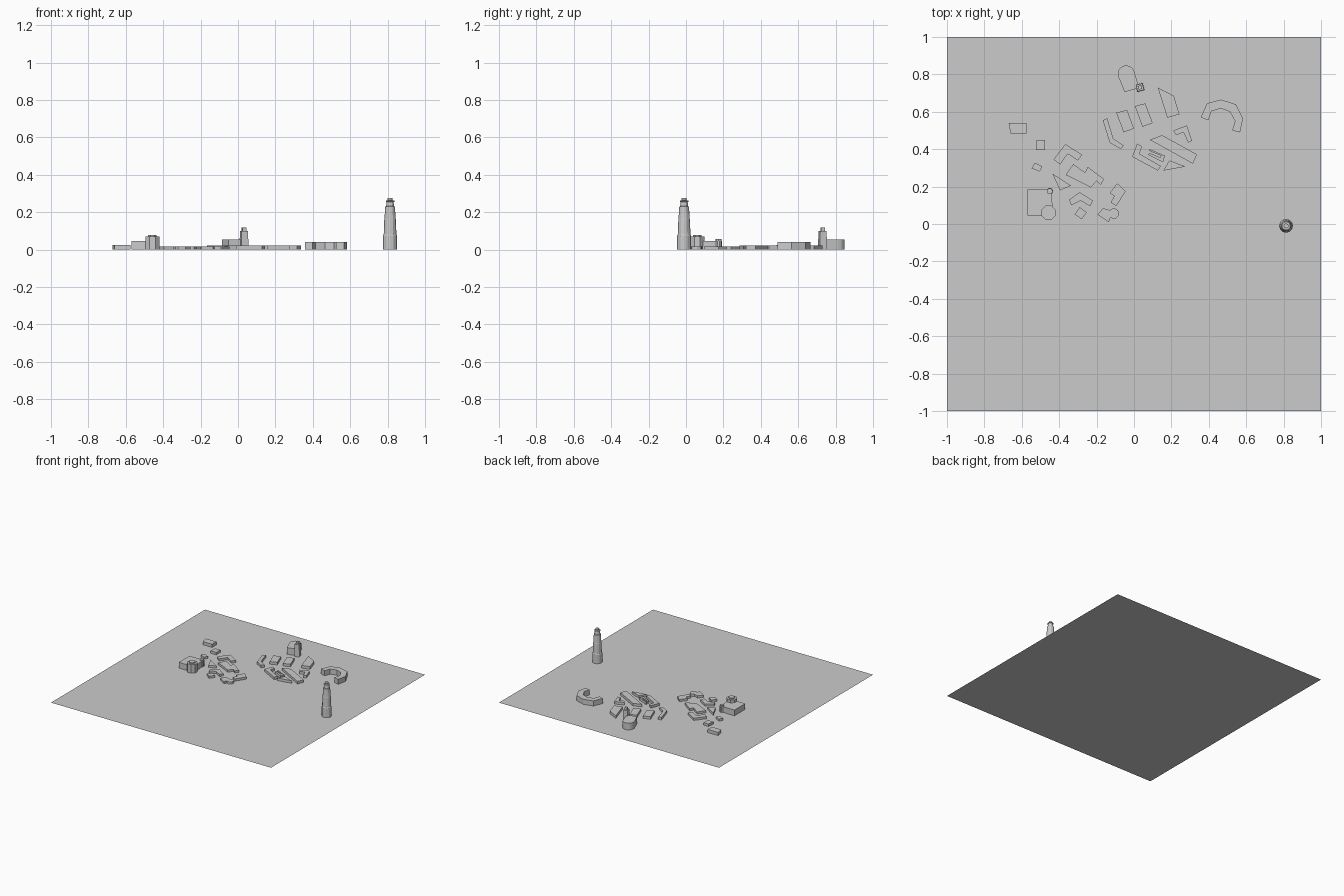
import bpy, bmesh, math


def block(name, pts, h):
    """Extrude a footprint from the ground up to height h."""
    bm = bmesh.new()
    f = bm.faces.new([bm.verts.new((x, y, 0)) for x, y in pts])
    f.normal_update()
    if f.normal.z > 0:
        f.normal_flip()
    top = bmesh.ops.extrude_face_region(bm, geom=[f], use_keep_orig=True)["geom"]
    for v in top:
        if isinstance(v, bmesh.types.BMVert):
            v.co.z = h
    bmesh.ops.recalc_face_normals(bm, faces=bm.faces)
    return finish(name, bm)


def finish(name, bm):
    me = bpy.data.meshes.new(name)
    bm.to_mesh(me)
    bm.free()
    ob = bpy.data.objects.new(name, me)
    bpy.context.collection.objects.link(ob)
    return ob


def arc(cx, cy, r, a0, a1, n):
    """Points along an arc, angles in degrees."""
    return [(cx + r * math.cos(math.radians(a0 + (a1 - a0) * i / n)),
             cy + r * math.sin(math.radians(a0 + (a1 - a0) * i / n))) for i in range(n + 1)]


def turret(name, x, y, profile, sides, turn=0.0):
    """Stack of rings from a (radius, height) profile, capped at both ends."""
    bm = bmesh.new()
    rings = []
    for r, z in profile:
        rings.append([bm.verts.new((x + r * math.cos(turn + 2 * math.pi * i / sides),
                                    y + r * math.sin(turn + 2 * math.pi * i / sides), z))
                      for i in range(sides)])
    for a, b in zip(rings, rings[1:]):
        for i in range(sides):
            j = (i + 1) % sides
            bm.faces.new((a[i], a[j], b[j], b[i]))
    bm.faces.new(rings[0][::-1])
    bm.faces.new(rings[-1])
    return finish(name, bm)


# Ground sheet
bpy.ops.mesh.primitive_plane_add(size=2)
bpy.context.object.name = "ground"

# Tall stepped tower
turret("tall_tower", 0.813, -0.01,
       [(0.037, 0), (0.037, 0.075), (0.034, 0.08), (0.031, 0.16), (0.030, 0.165),
        (0.026, 0.23), (0.021, 0.232), (0.019, 0.255), (0.023, 0.256), (0.023, 0.263),
        (0.013, 0.264), (0.013, 0.275)], 12)

# Round-ended hall with bell tower
block("hall", [(-0.05, 0.705), (0.028, 0.728)] + arc(-0.042, 0.803, 0.045, 15, 195, 8), 0.055)
turret("hall_tower", 0.032, 0.73, [(0.028, 0), (0.025, 0.1), (0.014, 0.1), (0.014, 0.118)],
       4, math.radians(60))

# Crescent block
block("crescent", [(0.357, 0.57), (0.39, 0.645), (0.465, 0.665), (0.545, 0.64), (0.583, 0.565),
                   (0.567, 0.49), (0.525, 0.5), (0.54, 0.55), (0.513, 0.6), (0.465, 0.618),
                   (0.415, 0.603), (0.397, 0.555)], 0.042)

# Fort with corner turrets
block("fort", [(-0.57, 0.045), (-0.46, 0.045), (-0.435, 0.09), (-0.44, 0.15)]
      + arc(-0.45, 0.175, 0.018, -60, 150, 6) + [(-0.57, 0.185)], 0.047)
turret("fort_turret", -0.458, 0.06, [(0.041, 0), (0.041, 0.07), (0.024, 0.07), (0.024, 0.078)],
       8, math.pi / 8)
turret("fort_corner", -0.45, 0.175, [(0.016, 0), (0.016, 0.056)], 8)

# Village of the right cluster
H = 0.021
block("slanted_block", [(0.127, 0.73), (0.213, 0.685), (0.243, 0.587), (0.178, 0.568)], 0.022)
block("left_house", [(-0.095, 0.595), (-0.037, 0.61), (0, 0.51), (-0.055, 0.49)], H)
block("middle_house", [(0.005, 0.63), (0.06, 0.645), (0.1, 0.54), (0.045, 0.52)], H)
block("bent_row", [(-0.167, 0.555), (-0.143, 0.565), (-0.11, 0.455), (-0.055, 0.42),
                   (-0.07, 0.4), (-0.13, 0.435)], H)
block("corner_row", [(0.21, 0.5), (0.283, 0.527), (0.31, 0.445), (0.29, 0.435),
                     (0.265, 0.49), (0.225, 0.475)], H)
block("long_row", [(0.085, 0.45), (0.15, 0.475), (0.337, 0.372), (0.315, 0.322)], H)
block("wedge_house", [(0.155, 0.285), (0.19, 0.34), (0.275, 0.307)], H)
block("front_row", [(0.017, 0.43), (0.042, 0.415), (0.03, 0.375), (0.143, 0.31),
                    (0.128, 0.285), (-0.01, 0.36)], H)
block("notched_house", [(0.085, 0.4), (0.165, 0.365), (0.155, 0.33), (0.075, 0.37),
                        (0.085, 0.38), (0.14, 0.355), (0.145, 0.365), (0.08, 0.392)], H)

# Village of the left cluster
L = 0.018
block("angle_row", [(-0.43, 0.345), (-0.367, 0.427), (-0.277, 0.37), (-0.3, 0.34),
                    (-0.355, 0.375), (-0.395, 0.318)], L)
block("stepped_row", [(-0.325, 0.32), (-0.262, 0.275), (-0.247, 0.305), (-0.16, 0.24),
                      (-0.178, 0.21), (-0.2, 0.23), (-0.23, 0.195), (-0.365, 0.262)], L)
block("triangle_house", [(-0.437, 0.27), (-0.337, 0.205), (-0.395, 0.18)], L)
block("chevron_row", [(-0.347, 0.13), (-0.29, 0.17), (-0.22, 0.125), (-0.235, 0.095),
                      (-0.285, 0.125), (-0.335, 0.1)], L)
block("diamond_house", [(-0.29, 0.09), (-0.253, 0.062), (-0.28, 0.025), (-0.317, 0.052)], L)
block("hook_row", [(-0.09, 0.218), (-0.045, 0.175), (-0.095, 0.095), (-0.125, 0.115),
                   (-0.105, 0.15), (-0.13, 0.165)], L)
block("round_end_house", [(-0.195, 0.05), (-0.165, 0.085)]
      + arc(-0.108, 0.056, 0.028, 140, -130, 8) + [(-0.135, 0.01)], L)

# Outlying sheds
block("small_shed", [(-0.53, 0.328), (-0.49, 0.308), (-0.505, 0.28), (-0.547, 0.298)], L)
block("square_shed", [(-0.52, 0.45), (-0.475, 0.45), (-0.475, 0.395), (-0.525, 0.395)], 0.02)
block("outer_barn", [(-0.67, 0.54), (-0.575, 0.54), (-0.575, 0.485), (-0.66, 0.485)], 0.026)
